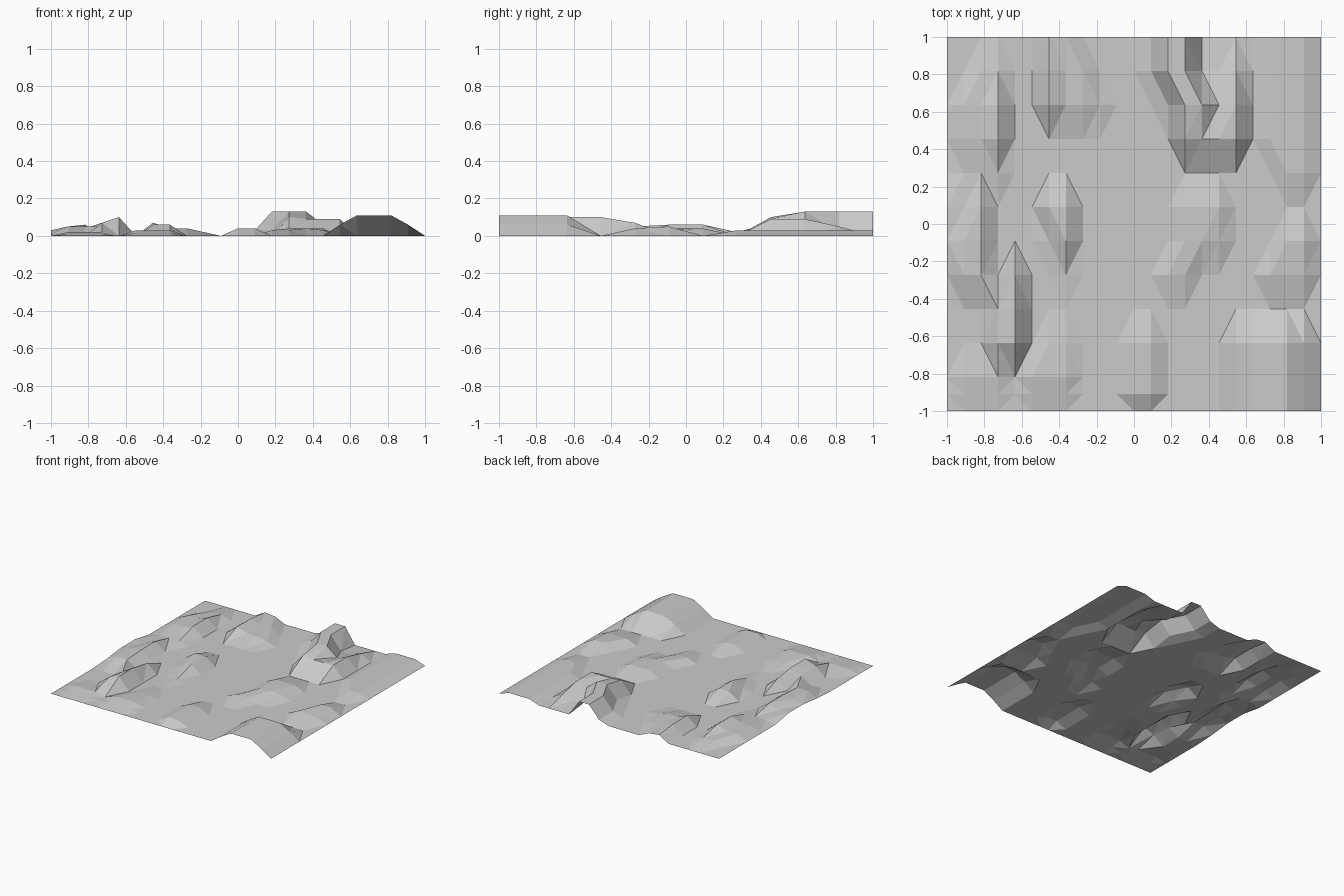
import bpy
import bmesh

# Remove the default cube
cube = bpy.data.objects.get("Cube")
if cube:
    bpy.data.objects.remove(cube, do_unlink=True)

COLS, ROWS = 22, 11
heights = {}


def hill(*blocks):
    """Raise blocks of lattice points: first/last column, first/last row, height in hundredths."""
    for first_col, last_col, first_row, last_row, rise in blocks:
        for col in range(first_col, last_col + 1):
            for row in range(first_row, last_row + 1):
                heights[col, row] = max(heights.get((col, row), 0), rise / 100)


# Tall forked hill on the back edge
hill((13, 14, 10, 11, 13), (14, 15, 9, 9, 13), (14, 14, 8, 8, 10),
     (15, 17, 8, 8, 9), (17, 17, 9, 9, 9), (17, 17, 10, 10, 5),
     (16, 16, 9, 9, 6), (15, 16, 10, 10, 2), (12, 12, 10, 11, 3), (13, 13, 9, 9, 3))
# Broad hill in the front corner
hill((18, 20, 0, 2, 11), (17, 17, 0, 2, 6), (21, 21, 0, 2, 6))
# Sharp ridge near the front
hill((4, 4, 2, 3, 10), (4, 4, 4, 4, 7), (3, 3, 2, 2, 7), (3, 3, 3, 3, 5))
# Low shoulder along the side edge
hill((1, 2, 4, 5, 5), (2, 2, 5, 6, 6), (0, 1, 5, 6, 3), (0, 0, 4, 4, 1))
# Ridge in the back corner
hill((1, 2, 8, 9, 4), (3, 3, 8, 9, 7), (2, 3, 10, 10, 3), (1, 3, 7, 7, 2))
# Ridge running off the back edge
hill((6, 6, 9, 10, 7), (6, 6, 11, 11, 5), (7, 8, 9, 10, 4), (7, 7, 11, 11, 4), (9, 9, 9, 9, 2))
# Small central crest
hill((6, 6, 6, 6, 6), (7, 7, 5, 6, 6), (6, 6, 5, 5, 2), (7, 7, 4, 4, 1))
# Low front terraces
hill((5, 7, 1, 1, 3), (6, 7, 2, 2, 2), (1, 3, 1, 1, 2))
# Front knoll
hill((11, 12, 1, 2, 4))
# Gentle middle swell
hill((14, 15, 5, 5, 4), (14, 16, 6, 6, 4), (13, 14, 4, 4, 3), (16, 16, 5, 5, 3))
# Terraces along the opposite side
hill((19, 21, 8, 11, 3), (20, 21, 7, 7, 3), (19, 21, 4, 4, 4), (20, 21, 5, 5, 5))

# Lattice of ground points, with one extra row for the steep front lip
bm = bmesh.new()
lines = []
for row in (0, 0.5, *range(1, ROWS + 1)):
    line = []
    for col in range(COLS + 1):
        if row == 0.5:
            low, high = heights.get((col, 0), 0), heights.get((col, 1), 0)
            z = high if col in (11, 12) else (low + high) / 2
        else:
            z = heights.get((col, row), 0)
        line.append(bm.verts.new((2 * col / COLS - 1, 2 * row / ROWS - 1, z)))
    lines.append(line)
for near, far in zip(lines, lines[1:]):
    for col in range(COLS):
        bm.faces.new((near[col], near[col + 1], far[col + 1], far[col]))
bmesh.ops.triangulate(bm, faces=bm.faces[:], quad_method='SHORT_EDGE')

mesh = bpy.data.meshes.new("terrain")
bm.to_mesh(mesh)
bm.free()
terrain = bpy.data.objects.new("terrain", mesh)
bpy.context.collection.objects.link(terrain)

# Single plain grey
grey = (0.6, 0.6, 0.6, 1)
material = bpy.data.materials.new("light grey")
material.use_nodes = True
material.diffuse_color = grey
material.node_tree.nodes["Principled BSDF"].inputs["Base Color"].default_value = grey
mesh.materials.append(material)
